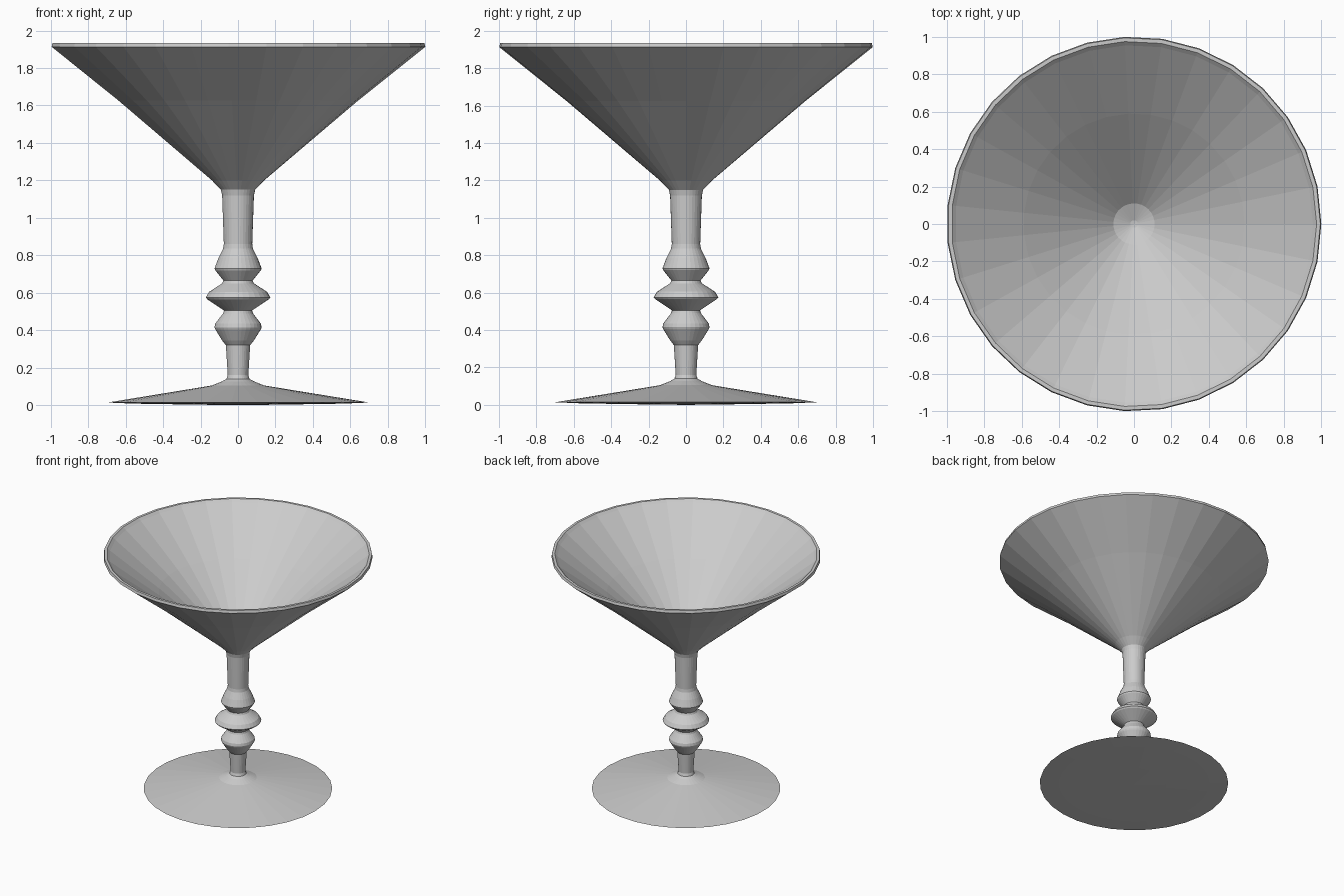
import bpy, bmesh
from math import cos, sin, tau

SIDES = 31

if "Cube" in bpy.data.objects:
    bpy.data.objects.remove(bpy.data.objects["Cube"])

grey = bpy.data.materials.new("plain_grey")
grey.use_nodes = True
colour = (0.6, 0.6, 0.6, 1)
grey.diffuse_color = colour
grey.node_tree.nodes["Principled BSDF"].inputs["Base Color"].default_value = colour


def lathe(name, profile):
    """Spin (radius, height) points around z; close ends that lie on the axis."""
    bm = bmesh.new()
    rings = []
    for r, z in profile:
        if r == 0:
            rings.append([bm.verts.new((0, 0, z))] * SIDES)
        else:
            rings.append([bm.verts.new((r * cos(tau * i / SIDES), r * sin(tau * i / SIDES), z))
                          for i in range(SIDES)])
    for low, high in zip(rings, rings[1:]):
        for i in range(SIDES):
            j = (i + 1) % SIDES
            corners = list(dict.fromkeys((low[i], low[j], high[j], high[i])))
            bm.faces.new(corners)
    mesh = bpy.data.meshes.new(name)
    bm.to_mesh(mesh)
    bm.free()
    mesh.materials.append(grey)
    obj = bpy.data.objects.new(name, mesh)
    bpy.context.collection.objects.link(obj)
    return obj


# Wide, shallow foot with a slightly bowed underside
foot = [(0, 0), (0.24, 0.003), (0.56, 0.008), (0.7, 0.014),
        (0.14, 0.105), (0.085, 0.127), (0.062, 0.14)]

# Turned stem with three beads
stem = [(0.062, 0.14), (0.055, 0.16), (0.065, 0.32), (0.085, 0.345), (0.122, 0.405),
        (0.126, 0.415), (0.122, 0.435), (0.08, 0.49), (0.075, 0.505),
        (0.165, 0.565), (0.173, 0.575), (0.155, 0.605), (0.085, 0.65), (0.078, 0.665),
        (0.122, 0.72), (0.126, 0.73), (0.105, 0.785), (0.08, 0.835),
        (0.076, 0.86), (0.085, 1.12)]

# Conical bowl: outer wall, rim, inner wall
bowl = [(0.085, 1.12), (0.092, 1.15), (0.14, 1.2), (0.64, 1.625), (1, 1.913),
        (0.995, 1.934), (0.975, 1.934), (0.955, 1.915), (0.59, 1.625), (0.11, 1.215),
        (0.02, 1.18), (0, 1.178)]

for part, points in (("foot", foot), ("stem", stem), ("bowl", bowl)):
    lathe(part, points)
